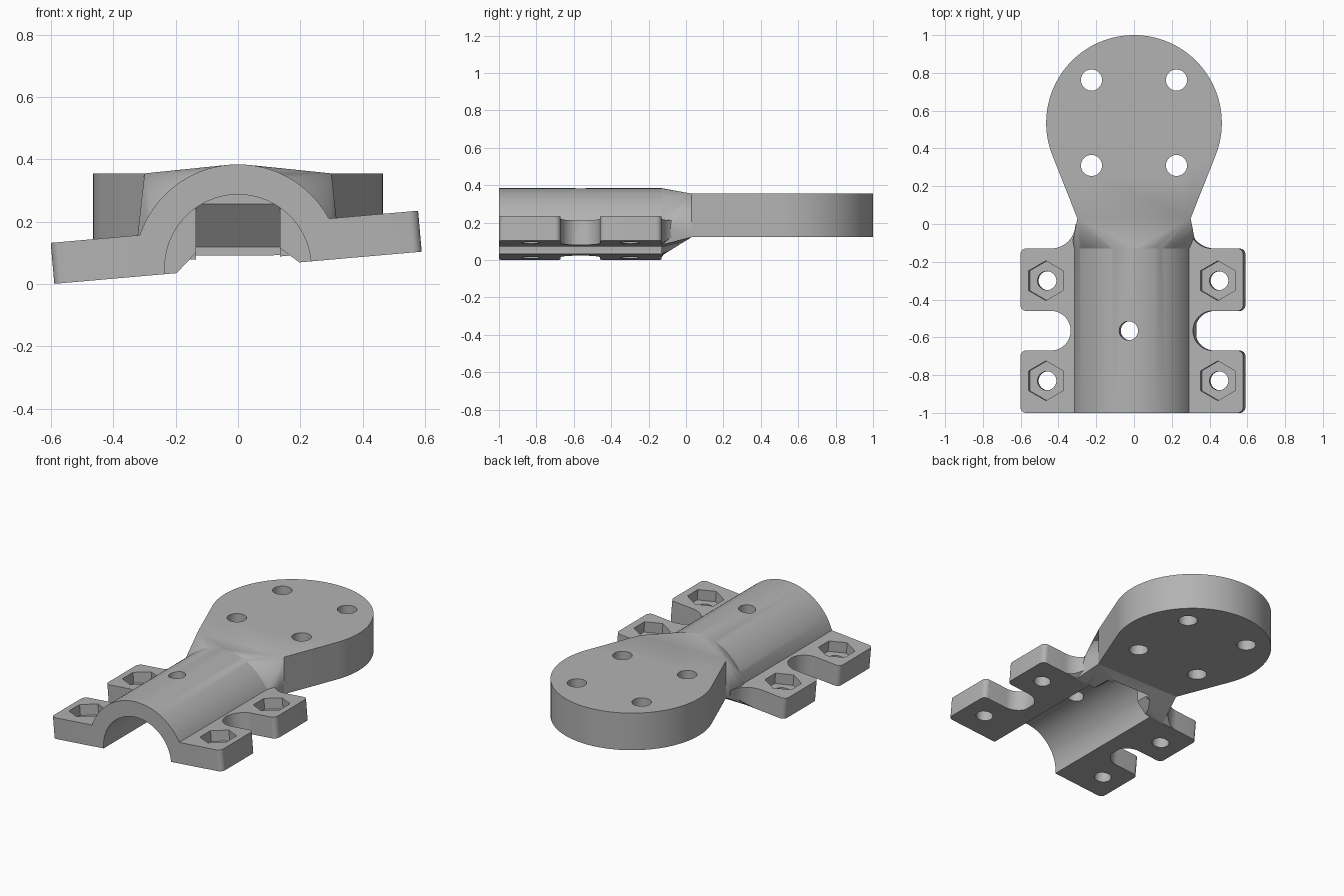
import bpy, bmesh
from math import sin, cos, pi, radians, atan2, acos, hypot
from mathutils import Matrix, Vector

if "Cube" in bpy.data.objects:
    bpy.data.objects.remove(bpy.data.objects["Cube"])

grey = bpy.data.materials.new("plain_grey")
grey.use_nodes = True
grey.diffuse_color = (0.45, 0.45, 0.45, 1)
grey.node_tree.nodes["Principled BSDF"].inputs["Base Color"].default_value = (0.45, 0.45, 0.45, 1)

# The clamp half is rolled slightly against the mounting plate
TILT = Matrix.Translation((0, 0, 0.052)) @ Matrix.Rotation(radians(-5), 4, 'Y')
FRONT, NECK, PLATE = -1.0, -0.13, 0.03
R_OUT, R_IN, FLANGE = 0.332, 0.235, 0.132


def finish(name, bm, matrix=None):
    bmesh.ops.recalc_face_normals(bm, faces=bm.faces)
    if matrix:
        bm.transform(matrix)
    mesh = bpy.data.meshes.new(name)
    bm.to_mesh(mesh)
    bm.free()
    mesh.materials.append(grey)
    ob = bpy.data.objects.new(name, mesh)
    bpy.context.collection.objects.link(ob)
    return ob


def prism(name, points, offset, matrix=None):
    bm = bmesh.new()
    face = bm.faces.new([bm.verts.new(p) for p in points])
    ext = bmesh.ops.extrude_face_region(bm, geom=[face])
    moved = [g for g in ext["geom"] if isinstance(g, bmesh.types.BMVert)]
    bmesh.ops.translate(bm, verts=moved, vec=offset)
    return finish(name, bm, matrix)


def hull(name, points):
    bm = bmesh.new()
    for p in points:
        bm.verts.new(p)
    res = bmesh.ops.convex_hull(bm, input=bm.verts[:])
    loose = [v for v in bm.verts if not v.link_faces]
    bmesh.ops.delete(bm, geom=loose, context='VERTS')
    return finish(name, bm)


def arc(cx, cy, r, a0, a1, n):
    steps = [radians(a0 + (a1 - a0) * i / n) for i in range(n + 1)]
    return [(cx + r * cos(a), cy + r * sin(a)) for a in steps]


def combine(target, other, operation):
    mod = target.modifiers.new("bool", 'BOOLEAN')
    mod.operation, mod.object, mod.solver = operation, other, 'EXACT'
    bpy.context.view_layer.update()
    graph = bpy.context.evaluated_depsgraph_get()
    mesh = bpy.data.meshes.new_from_object(target.evaluated_get(graph))
    target.modifiers.clear()
    target.data = mesh
    bpy.data.objects.remove(other)


def drill(target, x, y, r, z0, z1, sides=40, matrix=None):
    turn = 90 if sides == 6 else 0
    ring = arc(x, y, r, turn, turn + 360, sides)[:-1]
    cutter = prism("drill", [(a, b, z0) for a, b in ring], (0, 0, z1 - z0), matrix)
    combine(target, cutter, 'DIFFERENCE')


def rolled(u, y, v):
    return TILT @ Vector((u, y, v))


# Half tube
outer = arc(0, 0, R_OUT, 0, 180, 64)
inner = arc(0, 0, R_IN, 180, 0, 64)
bracket = prism("clamp_bracket", [(u, FRONT, v) for u, v in outer + inner],
                (0, NECK - FRONT, 0), TILT)

# Side flanges with a round notch, rounded corners and a rear fillet
EDGE, C = 0.592, 0.03
for side in (1, -1):
    outline = [(0.26, FRONT)]
    outline += arc(EDGE - C, FRONT + C, C, -90, 0, 6)
    outline += arc(EDGE - C, -0.67 - C, C, 0, 90, 6)
    outline += arc(0.43, -0.565, 0.105, 270, 90, 24)
    outline += arc(EDGE - C, -0.46 + C, C, -90, 0, 6)
    outline += arc(EDGE - C, NECK - C, C, 0, 90, 6)
    outline += arc(0.43, NECK + 0.13, 0.13, 270, 180, 16)
    outline += [(0.26, NECK + 0.13)]
    flange = prism("flange", [(side * u, y, 0) for u, y in outline], (0, 0, FLANGE), TILT)
    # sloped underside behind the clamp
    wedge = hull("wedge", [p for u in (-0.7, 0.7) for p in (
        rolled(u, NECK, 0), rolled(u, NECK, -0.3),
        Vector((u, PLATE, 0.125)), Vector((u, PLATE, -0.3)))])
    combine(flange, wedge, 'DIFFERENCE')
    # bolt holes with hexagonal nut pockets
    for y in (-0.3, -0.83):
        drill(flange, side * 0.457, y, 0.05, -0.1, 0.3, matrix=TILT)
        drill(flange, side * 0.457, y, 0.105, 0.065, 0.3, 6, TILT)
    combine(bracket, flange, 'UNION')

# Neck blending the tube into the plate
neck = hull("neck", [rolled(u, NECK, v) for u, v in outer] +
            [Vector((x, PLATE, z)) for x in (-0.3, 0.3) for z in (0.122, 0.355)])
cavity = hull("cavity", [Vector((s * 0.135, y, z)) for s in (-1, 1) for y, z in (
    (NECK - 0.05, 0.256), (NECK, 0.256), (NECK - 0.05, -0.1), (-0.02, 0.118), (-0.02, -0.1))])
combine(neck, cavity, 'DIFFERENCE')
flare = hull("flare", [rolled(s * u, y, v) for s in (-1, 1) for y in (NECK - 0.05, -0.04)
                       for u, v in ((0.13, 0.06), (0.145, 0.03), (0.165, 0.01), (0.2, -0.002),
                                    (0.2, -0.1))])
combine(neck, flare, 'DIFFERENCE')
combine(bracket, neck, 'UNION')

# Round mounting plate with tangent sides and four holes
CY, R = 0.535, 0.465
dx, dy = 0.3, PLATE - CY
start = (atan2(dy, dx) + acos(R / hypot(dx, dy))) * 180 / pi
rim = [(dx, PLATE)] + arc(0, CY, R, start, 180 - start, 80) + [(-dx, PLATE)]
plate = prism("plate", [(x, y, 0.122) for x, y in rim], (0, 0, 0.233))
for x in (-0.225, 0.225):
    for y in (0.31, 0.762):
        drill(plate, x, y, 0.056, 0, 0.6)
combine(bracket, plate, 'UNION')

# Hole through the tube crown
drill(bracket, 0, -0.565, 0.05, 0.1, 0.6, matrix=TILT)

bpy.ops.object.select_all(action='DESELECT')
bracket.select_set(True)
bpy.context.view_layer.objects.active = bracket
bpy.ops.object.shade_smooth_by_angle(angle=radians(25))
